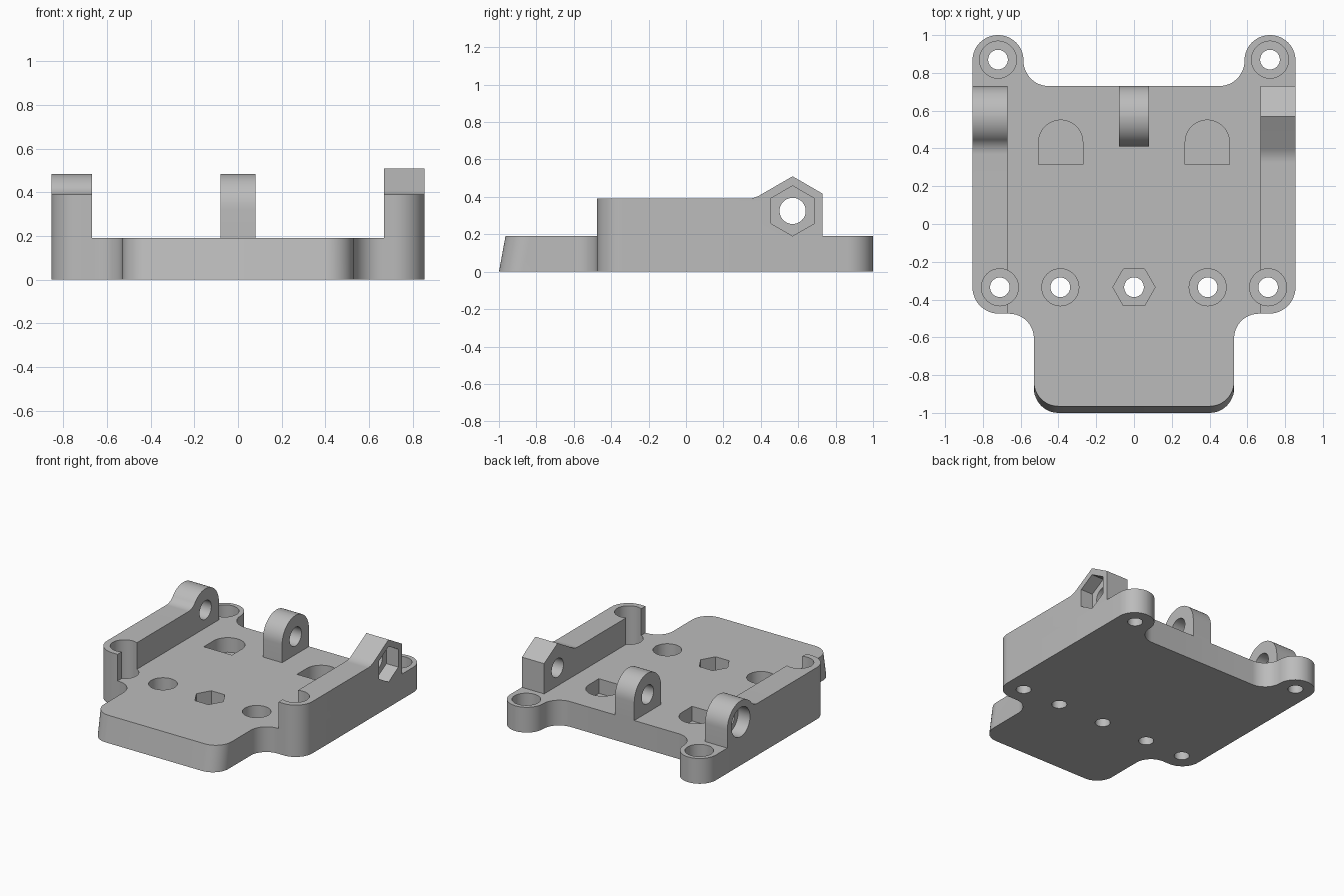
import bpy, bmesh
from math import pi, sin, cos, tan, radians
from mathutils import Vector

cube = bpy.data.objects.get("Cube")
if cube:
    bpy.data.objects.remove(cube)

grey = bpy.data.materials.new("plain_grey")
grey.use_nodes = True
colour = (0.5, 0.5, 0.5, 1)
grey.diffuse_color = colour
grey.node_tree.nodes["Principled BSDF"].inputs["Base Color"].default_value = colour

ARC = 12           # segments per rounded corner
TOP = 0.19         # plate thickness
FLOOR = 0.08       # floor of the recesses
RAIL_TOP = 0.39
PIN = (0.57, 0.325)  # hinge pin axis in y, z


def rounded(corners):
    """Outline from (u, v[, radius]) corners, each with an optional fillet."""
    out = []
    for i, corner in enumerate(corners):
        p = Vector(corner[:2])
        if len(corner) == 2:
            out.append(p)
            continue
        r = corner[2]
        a = (Vector(corners[i - 1][:2]) - p).normalized()
        b = (Vector(corners[(i + 1) % len(corners)][:2]) - p).normalized()
        half = a.angle(b) / 2
        centre = p + (a + b).normalized() * r / sin(half)
        start = (p + a * r / tan(half) - centre).normalized()
        end = (p + b * r / tan(half) - centre).normalized()
        out += [centre + start.slerp(end, k / ARC) * r for k in range(ARC + 1)]
    return out


def ring(u, v, r, sides=48, turn=0.0):
    return [(u + r * cos(turn + 2 * pi * k / sides),
             v + r * sin(turn + 2 * pi * k / sides)) for k in range(sides)]


def prism(name, outline, axis, lo, hi, edit=None):
    """Extrude an outline along x (outline in y, z) or z (outline in x, y)."""
    place = (lambda u, v, w: (w, u, v)) if axis == "x" else (lambda u, v, w: (u, v, w))
    bm = bmesh.new()
    face = bm.faces.new([bm.verts.new(place(u, v, lo)) for u, v in outline])
    new = bmesh.ops.extrude_face_region(bm, geom=[face])["geom"]
    bmesh.ops.translate(bm, vec=place(0, 0, hi - lo),
                        verts=[g for g in new if isinstance(g, bmesh.types.BMVert)])
    if edit:
        edit(bm)
    bmesh.ops.recalc_face_normals(bm, faces=bm.faces)
    mesh = bpy.data.meshes.new(name)
    bm.to_mesh(mesh)
    bm.free()
    mesh.materials.append(grey)
    obj = bpy.data.objects.new(name, mesh)
    bpy.context.collection.objects.link(obj)
    return obj


def activate(obj):
    bpy.ops.object.select_all(action="DESELECT")
    obj.select_set(True)
    bpy.context.view_layer.objects.active = obj


def cut(cutter, *targets):
    cutter.hide_render = True
    for obj in targets:
        activate(obj)
        mod = obj.modifiers.new("cut", "BOOLEAN")
        mod.operation, mod.solver, mod.object = "DIFFERENCE", "EXACT", cutter
        bpy.ops.object.modifier_apply(modifier=mod.name)
    bpy.data.objects.remove(cutter)


# Base plate: rear ears, rounded shoulders and a front tongue with a sloping nose
half = rounded([(0, -1), (0.53, -1, 0.13), (0.53, -0.475, 0.13),
                (0.855, -0.475, 0.14), (0.855, 1, 0.134),
                (0.585, 1, 0.134), (0.585, 0.73, 0.134), (0, 0.73)])
outline = half[1:-1] + [(-u, v) for u, v in reversed(half[1:-1])]


def slope_nose(bm):
    for v in bm.verts:
        if v.co.z > TOP / 2 and v.co.y < -0.865:
            v.co.y += 0.035


plate = prism("base_plate", outline, "z", 0, TOP, slope_nose)


# Side rails, each ending in a hinge lug
def round_corner(bm):
    edges = [e for e in bm.edges
             if all(abs(v.co.x) > 0.85 and v.co.y < -0.47 for v in e.verts)]
    bmesh.ops.bevel(bm, geom=edges, offset=0.14, segments=ARC,
                    profile=0.5, affect="EDGES")


rail_start = [(-0.475, RAIL_TOP), (-0.475, TOP), (0.73, TOP)]
round_lug = [(0.73, 0.485, 0.159), (0.494, 0.485, 0.159), (0.416, RAIL_TOP, 0.099)]
hex_lug = [(0.73, 0.4175), (0.57, 0.51), (0.362, RAIL_TOP, 0.14)]
right_rail = prism("right_rail", rounded(rail_start + round_lug), "x",
                   -0.855, -0.67, round_corner)
left_rail = prism("left_rail", rounded(rail_start + hex_lug), "x",
                  0.67, 0.855, round_corner)

# Middle hinge lug
middle_lug = prism("middle_lug", rounded([(0.41, TOP), (0.73, TOP),
                   (0.73, 0.485, 0.1599), (0.41, 0.485, 0.1599)]), "x", -0.08, 0.08)

# Hinge pin hole, nut pocket and bolt head recess
cut(prism("pin_cutter", ring(*PIN, 0.07), "x", -1, 1),
    right_rail, left_rail, middle_lug)
cut(prism("nut_cutter", ring(*PIN, 0.134, 6, pi / 2), "x", 0.755, 1), left_rail)
cut(prism("bolt_head_cutter", ring(*PIN, 0.11), "x", -1, -0.755), right_rail)

# Screw holes with recesses, and arched pockets, on both sides
for side, rail in ((-1, right_rail), (1, left_rail)):
    for x, y, parts in ((0.72, 0.87, [plate]), (0.39, -0.335, [plate]),
                        (0.71, -0.335, [plate, rail])):
        cut(prism("recess_cutter", ring(side * x, y, 0.098), "z", FLOOR, 0.6), *parts)
        cut(prism("screw_cutter", ring(side * x, y, 0.052), "z", -0.1, 0.6), plate)
    x = side * 0.388
    arch = rounded([(x - 0.117, 0.315), (x + 0.117, 0.315),
                    (x + 0.117, 0.55, 0.1169), (x - 0.117, 0.55, 0.1169)])
    cut(prism("arch_cutter", arch, "z", FLOOR, 0.6), plate)

# Central hexagonal nut recess
cut(prism("hex_cutter", ring(0, -0.335, 0.112, 6), "z", FLOOR, 0.6), plate)
cut(prism("screw_cutter", ring(0, -0.335, 0.052), "z", -0.1, 0.6), plate)

for part in (plate, right_rail, left_rail, middle_lug):
    activate(part)
    bpy.ops.object.shade_smooth_by_angle(angle=radians(25))
